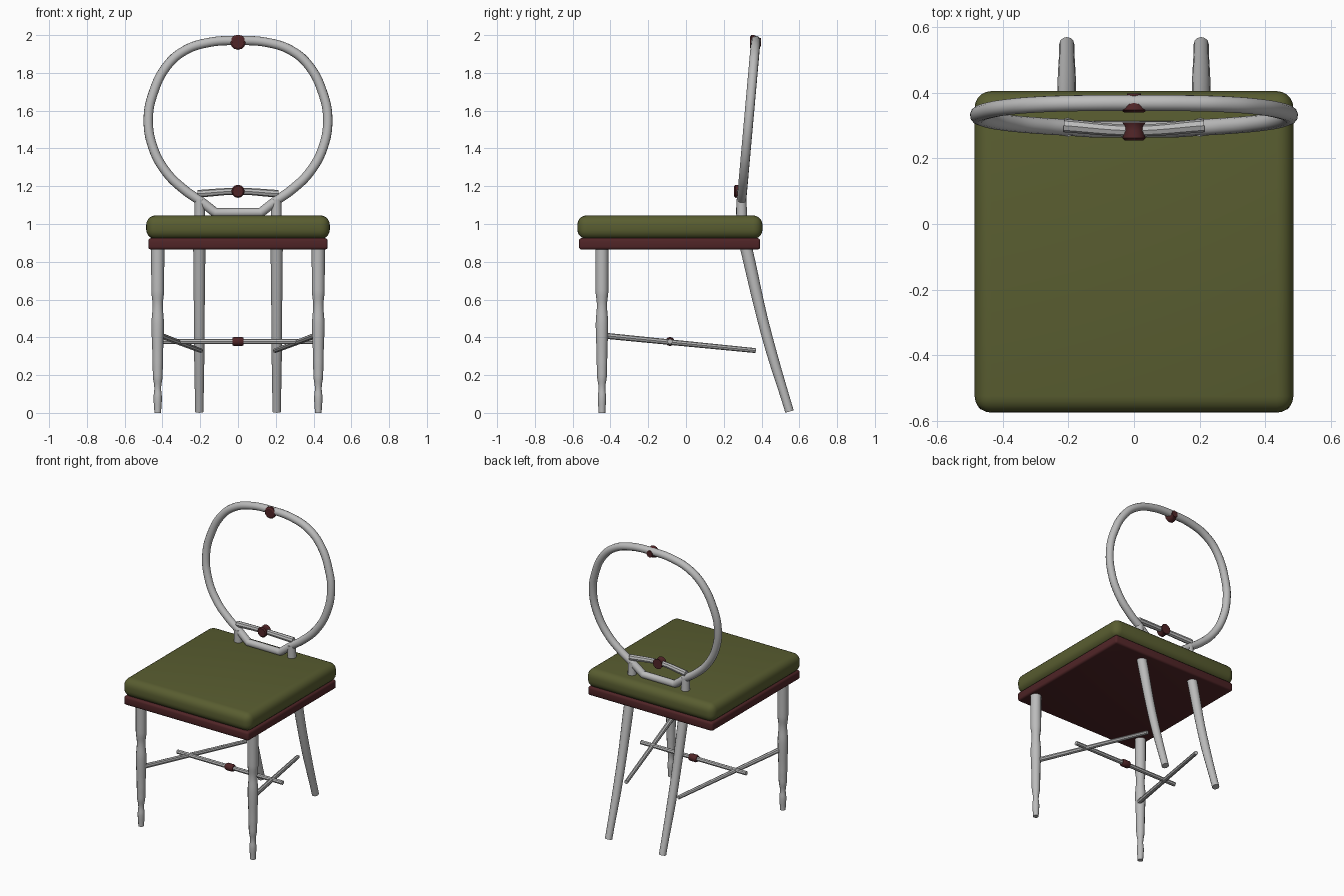
import bpy
import bmesh
import math
from mathutils import Vector

if "Cube" in bpy.data.objects:
    bpy.data.objects.remove(bpy.data.objects["Cube"], do_unlink=True)


def material(name, colour):
    mat = bpy.data.materials.new(name)
    mat.use_nodes = True
    mat.diffuse_color = (*colour, 1)
    mat.node_tree.nodes["Principled BSDF"].inputs["Base Color"].default_value = (*colour, 1)
    return mat


GREY = material("pale grey paint", (0.5, 0.5, 0.5))
OLIVE = material("olive fabric", (0.1, 0.11, 0.03))
MAROON = material("dark maroon wood", (0.08, 0.018, 0.02))


def activate(obj):
    bpy.ops.object.select_all(action='DESELECT')
    obj.select_set(True)
    bpy.context.view_layer.objects.active = obj


def tube(name, points, radii, mat, smooth=True, closed=False, corners=(), sides=4):
    """Round bar along a path, with one radius per point."""
    data = bpy.data.curves.new(name, 'CURVE')
    data.dimensions = '3D'
    data.bevel_depth = 1
    data.bevel_resolution = sides
    data.resolution_u = 6 if smooth else 1
    data.use_fill_caps = not closed
    spline = data.splines.new('BEZIER')
    spline.bezier_points.add(len(points) - 1)
    spline.use_cyclic_u = closed
    if smooth:
        spline.radius_interpolation = 'EASE'
    for i, (bp, p, r) in enumerate(zip(spline.bezier_points, points, radii)):
        bp.co = p
        bp.radius = r
        kind = 'AUTO' if smooth and i not in corners else 'VECTOR'
        bp.handle_left_type = bp.handle_right_type = kind
    data.materials.append(mat)
    obj = bpy.data.objects.new(name, data)
    bpy.context.collection.objects.link(obj)
    activate(obj)
    bpy.ops.object.convert(target='MESH')
    bpy.ops.object.shade_smooth_by_angle(angle=math.radians(40))
    return obj


def slab(name, size, centre, bevel, segments, mat):
    """Box with rounded edges."""
    mesh = bpy.data.meshes.new(name)
    bm = bmesh.new()
    bmesh.ops.create_cube(bm, size=1)
    bmesh.ops.scale(bm, vec=Vector(size), verts=bm.verts)
    bmesh.ops.bevel(bm, geom=bm.edges[:], offset=bevel, segments=segments,
                    profile=0.5, affect='EDGES')
    bm.to_mesh(mesh)
    bm.free()
    mesh.materials.append(mat)
    obj = bpy.data.objects.new(name, mesh)
    obj.location = centre
    bpy.context.collection.objects.link(obj)
    activate(obj)
    bpy.ops.object.shade_smooth_by_angle(angle=math.radians(40))


# Seat
slab("seat_frame", (0.95, 0.96, 0.06), (0, -0.087, 0.895), 0.014, 3, MAROON)
slab("seat_cushion", (0.972, 0.98, 0.125), (0, -0.085, 0.983), 0.05, 5, OLIVE)

# Legs, back posts and side stretchers, mirrored left and right
leg_profile = [(0, 0.018), (0.08, 0.022), (0.13, 0.018), (0.2, 0.026), (0.28, 0.028),
               (0.47, 0.033), (0.57, 0.027), (0.65, 0.034), (0.88, 0.035)]
for side, s in (("left", 1), ("right", -1)):
    tube("front_leg_" + side, [(s * 0.425, -0.445, z) for z, r in leg_profile],
         [r for z, r in leg_profile], GREY)
    tube("back_leg_" + side,
         [(s * 0.205, 0.548, 0.007), (s * 0.205, 0.425, 0.42), (s * 0.205, 0.317, 0.88)],
         [0.023, 0.028, 0.032], GREY)
    tube("back_post_" + side, [(s * 0.203, 0.3, 0.88), (s * 0.203, 0.293, 1.13)],
         [0.03, 0.027], GREY, smooth=False)
    tube("side_stretcher_" + side, [(s * 0.41, -0.445, 0.41), (s * 0.198, 0.367, 0.33)],
         [0.016, 0.013], GREY, smooth=False, sides=2)

# Cross stretcher with its collar
tube("cross_stretcher", [(-0.4, -0.085, 0.378), (0.4, -0.085, 0.378)],
     [0.014, 0.014], GREY, smooth=False, sides=2)
tube("stretcher_collar", [(x, -0.085, 0.378) for x in (-0.03, -0.022, 0.022, 0.03)],
     [0.019, 0.024, 0.024, 0.019], MAROON, smooth=False)


def back_point(x, z):
    """Point on the leaning plane of the backrest."""
    return (x, 0.292 + 0.089 * (z - 1.1), z)


# Backrest hoop, one half mirrored, with two sharp lower corners
half = [(0.12, 1.06), (0.2, 1.122), (0.28, 1.178), (0.38, 1.275), (0.452, 1.41),
        (0.475, 1.56), (0.45, 1.69), (0.378, 1.835), (0.285, 1.917), (0.16, 1.96)]
hoop = half + [(0, 1.971)] + [(-x, z) for x, z in reversed(half)]
tube("backrest_hoop", [back_point(x, z) for x, z in hoop], [0.025] * len(hoop),
     GREY, closed=True, corners=(0, len(hoop) - 1))

# Bowed lower rail
tube("back_rail", [(-0.213, 0.3, 1.16), (0, 0.285, 1.173), (0.213, 0.3, 1.16)],
     [0.02, 0.018, 0.02], GREY, sides=2)

# Turned knobs on the rail and at the top of the hoop
tube("rail_knob", [(0, y, 1.173) for y in (0.255, 0.262, 0.285, 0.3, 0.31)],
     [0.028, 0.035, 0.031, 0.03, 0.035], MAROON, smooth=False)
tube("top_knob", [(0, y, 1.962) for y in (0.34, 0.347, 0.365, 0.38, 0.39, 0.398)],
     [0.03, 0.04, 0.037, 0.025, 0.022, 0.022], MAROON, smooth=False)
